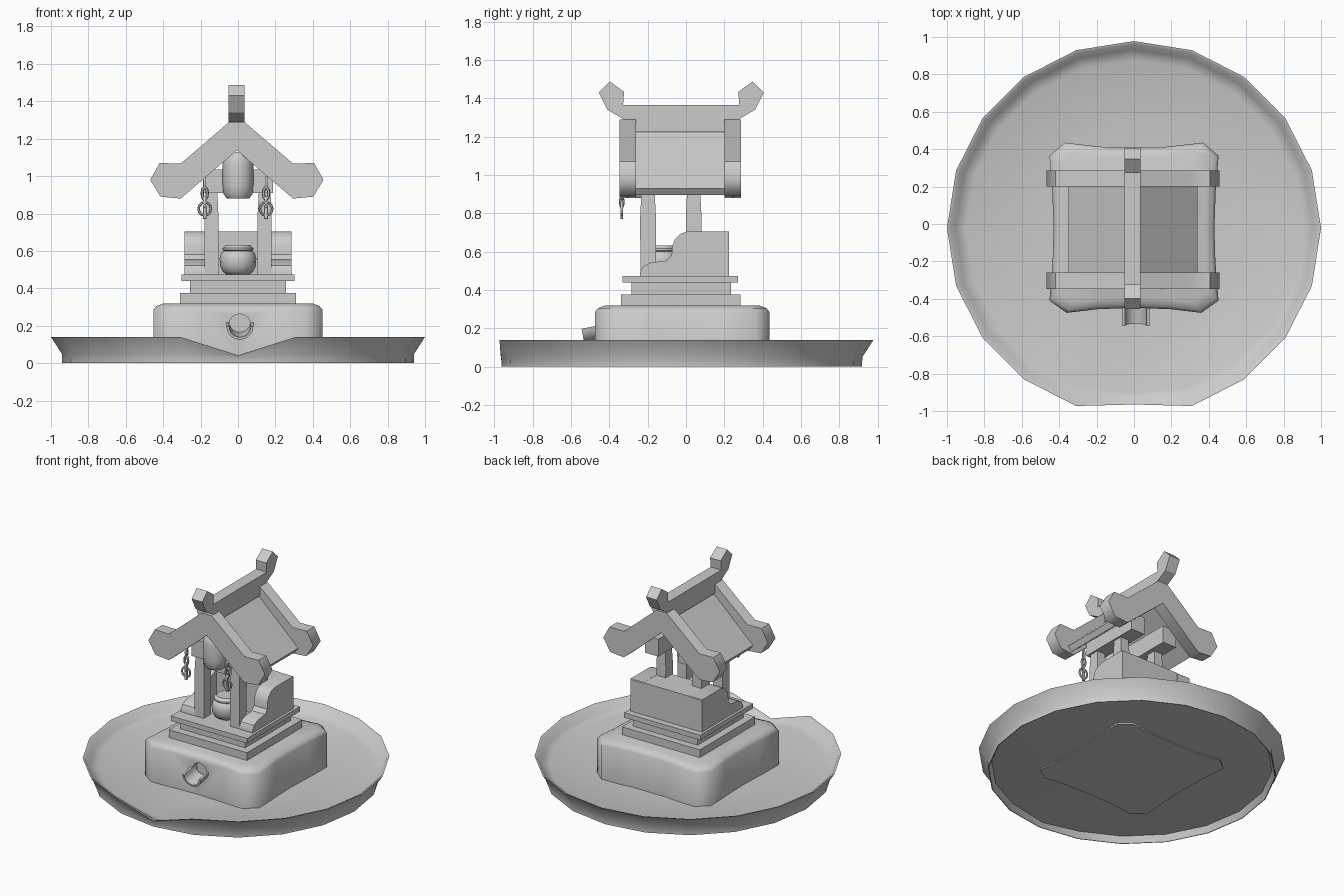
import bpy, bmesh, math
from mathutils import Vector

if "Cube" in bpy.data.objects:
    bpy.data.objects.remove(bpy.data.objects["Cube"])


def make(name, bm, smooth=None):
    bmesh.ops.recalc_face_normals(bm, faces=bm.faces[:])
    me = bpy.data.meshes.new(name)
    bm.to_mesh(me)
    bm.free()
    ob = bpy.data.objects.new(name, me)
    bpy.context.collection.objects.link(ob)
    if smooth:
        bpy.ops.object.select_all(action='DESELECT')
        ob.select_set(True)
        bpy.context.view_layer.objects.active = ob
        bpy.ops.object.shade_smooth_by_angle(angle=math.radians(smooth))
    return ob


def loft(name, rings, smooth=None):
    bm = bmesh.new()
    vs = [[bm.verts.new(p) for p in r] for r in rings]
    n = len(rings[0])
    for a, b in zip(vs, vs[1:]):
        for i in range(n):
            bm.faces.new((a[i], a[(i + 1) % n], b[(i + 1) % n], b[i]))
    bm.faces.new(vs[0])
    bm.faces.new(vs[-1])
    return make(name, bm, smooth)


def circle(r, z, n, cx=0, cy=0):
    return [Vector((cx + r * math.sin(2 * math.pi * i / n),
                    cy - r * math.cos(2 * math.pi * i / n), z)) for i in range(n)]


def box(name, x0, x1, y0, y1, z0, z1, bevel=0):
    bm = bmesh.new()
    bmesh.ops.create_cube(bm, size=1)
    for v in bm.verts:
        v.co = Vector(((x0 + x1) / 2 + v.co.x * (x1 - x0),
                       (y0 + y1) / 2 + v.co.y * (y1 - y0),
                       (z0 + z1) / 2 + v.co.z * (z1 - z0)))
    if bevel:
        bmesh.ops.bevel(bm, geom=bm.edges[:], offset=bevel, segments=1, affect='EDGES')
    return make(name, bm)


def prism_y(name, xz, y0, y1, smooth=None):
    return loft(name, [[(x, y, z) for x, z in xz] for y in (y0, y1)], smooth)


def prism_x(name, yz, x0, x1, smooth=None):
    return loft(name, [[(x, y, z) for y, z in yz] for x in (x0, x1)], smooth)


def link(name, x, y, z, rx, rz, t, turned=False, n=10, m=6):
    # oval chain link standing in the xz plane, or turned into yz
    bm = bmesh.new()
    g = []
    for i in range(n):
        a = 2 * math.pi * i / n
        row = []
        for j in range(m):
            b = 2 * math.pi * j / m
            u = (rx + t * math.cos(b)) * math.cos(a)
            w = (rz + t * math.cos(b)) * math.sin(a)
            d = t * math.sin(b)
            row.append(bm.verts.new((x + (d if turned else u), y + (u if turned else d), z + w)))
        g.append(row)
    for i in range(n):
        for j in range(m):
            bm.faces.new((g[i][j], g[(i + 1) % n][j], g[(i + 1) % n][(j + 1) % m], g[i][(j + 1) % m]))
    return make(name, bm, 60)


# round shallow bowl, hollow underneath, with a lowered pouring lip at the front
C = -0.022
rings = [circle(r, z, 20, 0, C) for r, z in
         ((.5, .029), (.915, .045), (.935, 0), (.94, 0), (.942, .05), (1, .14),
          (.985, .137), (.955, .085), (.9, .068), (.5, .034))]
for k, (y, z) in {1: (-.925, .02), 4: (-.962, .025), 5: (-.965, .042), 6: (-.955, .041),
                  7: (-.935, .037), 8: (-.9, .035)}.items():
    rings[k][0] = Vector((0, y, z))
loft("dish", rings, 50)

# base block with concave sides, clipped corners and a softened top
half = [(0, -.448), (.2, -.456), (.36, -.475), (.452, -.41), (.435, -.2), (.43, -.02),
        (.437, .18), (.452, .365), (.37, .435), (.13, .408)]
outline = half + [(-x, y) for x, y in reversed(half[1:])]
levels = ((0, .022), (0, .285), (.015, .305), (.055, .32))
base = loft("base", [[(x * (1 - d / .45), C + (y - C) * (1 - d / .45), z) for x, y in outline]
                     for d, z in levels], 62)

# spout hole and open half-pipe spout
SX, SZ = .01, .205
hole = prism_y("hole_cutter", [(SX + .058 * math.cos(a), SZ + .058 * math.sin(a))
               for a in [2 * math.pi * i / 16 for i in range(16)]], -.6, -.40)
hole.hide_render = True
hole.hide_viewport = True
cut = base.modifiers.new("spout_hole", 'BOOLEAN')
cut.operation = 'DIFFERENCE'
cut.solver = 'EXACT'
cut.object = hole
arc = [math.pi + math.pi * i / 10 for i in range(11)]
trough = [(SX + .072 * math.cos(a), SZ + .072 * math.sin(a)) for a in arc]
trough += [(SX + .058 * math.cos(a), SZ + .058 * math.sin(a)) for a in reversed(arc)]
loft("spout", [[(x, y - (z - SZ) * .2, z + d) for x, z in trough]
               for y, d in ((-.42, .018), (-.545, -.008))], 40)

# stepped plinth
for i, (hx, y0, y1, z0, z1) in enumerate(((.31, -.34, .285, .32, .376),
                                          (.257, -.285, .235, .376, .438),
                                          (.303, -.33, .27, .438, .473))):
    box(f"plinth_step_{i + 1}", -hx, hx, y0, y1, z0, z1)

# shrine walls: curved side wings and back block
wing = [(.225, .472), (.225, .70), (.22, .705), (.01, .705), (-.03, .693), (-.058, .665),
        (-.072, .625), (-.075, .58), (-.1, .553), (-.185, .542), (-.225, .522), (-.24, .49), (-.24, .472)]
for s, side in ((-1, "left"), (1, "right")):
    prism_x(f"{side}_wing", wing, s * .18, s * .285, 30)
box("back_block", -.18, .18, .01, .224, .472, .704)

# pot with lid
loft("pot", [circle(r, z, 16, 0, -.13) for r, z in
             ((.06, .473), (.082, .49), (.096, .52), (.098, .56), (.09, .588), (.076, .6),
              (.083, .605), (.083, .615), (.072, .622), (.065, .632))], 40)

# posts and the long beams they carry
for s, side in ((-1, "left"), (1, "right")):
    for end, yc, z0 in (("front", -.198, .472), ("back", .04, .70)):
        sections = ((.040, z0), (.041, .78), (.036, .88), (.033, 1.0))
        loft(f"{end}_{side}_post",
             [[(s * .142 + a * h * .92, yc + b * h, z) for a, b in ((-1, -1), (1, -1), (1, 1), (-1, 1))]
              for h, z in sections], 30)
    box(f"{side}_beam", min(s * .08, s * .188), max(s * .08, s * .188), -.26, .2, .91, 1.035)

# gable lantern
loft("lantern", [circle(r, z, 12, 0, -.255) for r, z in
                 ((.06, .88), (.078, .905), (.083, .95), (.083, 1.06), (.075, 1.105), (.05, 1.13))], 40)

# gable boards with six-sided ends
GX = -.006
right = [(.04, 1.29), (.30, 1.067), (.413, 1.07), (.463, .98), (.408, .89), (.30, .88)]
gable = right + [(0, 1.138)] + [(-x, z) for x, z in reversed(right)]
gable = [(x + GX, z) for x, z in gable]
prism_y("front_gable_board", gable, -.348, -.26, 62)
prism_y("back_gable_board", gable, .20, .287, 62)

# roof panels
panel = [(.0, 1.25), (.345, .93), (.32, .895), (0, 1.165)]
for s, side in ((-1, "left"), (1, "right")):
    prism_y(f"{side}_roof_panel", [(GX + s * x, z) for x, z in panel], -.27, .21)

# ridge with upturned ends
end = [(.303, 1.365), (.298, 1.433), (.372, 1.487), (.43, 1.43), (.385, 1.34), (.30, 1.29), (.235, 1.29), (.235, 1.225)]
YC = -.025
prism_x("ridge", [(YC + y, z) for y, z in end] + [(YC - y, z) for y, z in reversed(end)], -.05, .034)

# hanging chains
for x, side in ((-.178, "left"), (.15, "right")):
    link(f"{side}_chain_top", x, -.33, .965, .008, .03, .008, True)
    link(f"{side}_chain_link", x, -.333, .908, .014, .032, .009)
    link(f"{side}_chain_ring", x, -.335, .825, .033, .035, .007, n=12)
    link(f"{side}_chain_inner", x, -.335, .86, .008, .03, .007, True)
    box(f"{side}_chain_tag", x - .01, x + .01, -.342, -.328, .77, .845, .003)
